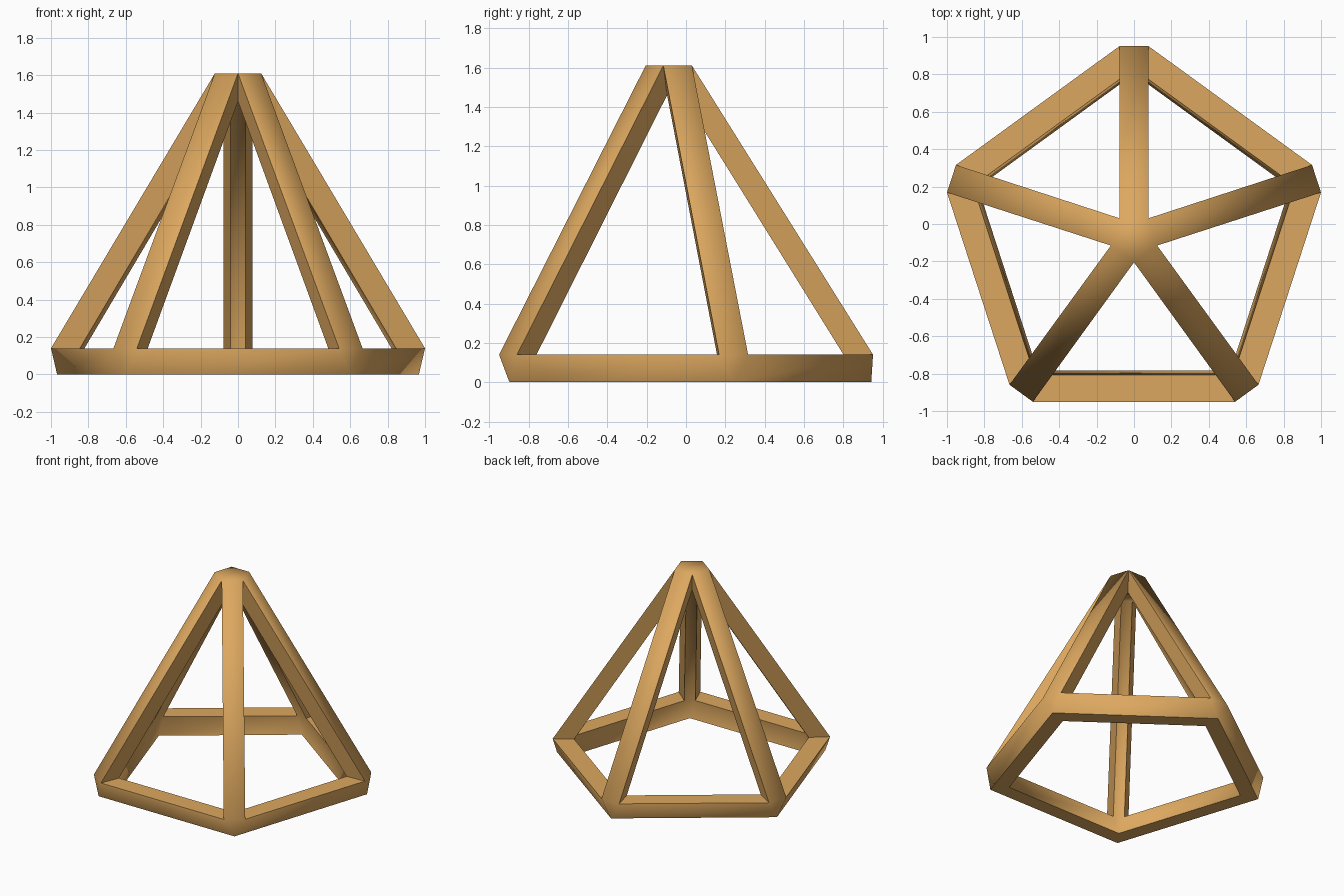
import bpy
import bmesh
from math import sin, cos, radians

if "Cube" in bpy.data.objects:
    bpy.data.objects.remove(bpy.data.objects["Cube"], do_unlink=True)

SIDES = 5
CENTRE_Y = -0.075
BASE_Z, CEILING_Z, TOP_Z = 0.14, 1.46, 1.61

wood = bpy.data.materials.new("honey_wood")
wood.use_nodes = True
wood.diffuse_color = (0.72, 0.39, 0.115, 1)
wood.node_tree.nodes["Principled BSDF"].inputs["Base Color"].default_value = wood.diffuse_color

bm = bmesh.new()


def ring(radius, z, half_width=None, turn=0):
    """One point per corner, or a right/left pair when half_width is given."""
    points = []
    for i in range(SIDES):
        a = radians(90 + turn + i * 360 / SIDES)
        offsets = (0,) if half_width is None else (-half_width, half_width)
        made = [bm.verts.new((radius * cos(a) - s * sin(a),
                              CENTRE_Y + radius * sin(a) + s * cos(a), z)) for s in offsets]
        points.append(made[0] if half_width is None else made)
    return points


# Base ring: pointed corners below, cut corners above
low_out = ring(1.017, 0)
low_in = ring(0.877, 0)
up_out = ring(1.026, BASE_Z, 0.0775)
up_in = ring(0.876, BASE_Z, 0.04)
# Apex: outer cap and the inner ceiling where the legs meet
cap = ring(0.13, TOP_Z, turn=36)
ceiling = ring(0.068, CEILING_Z, turn=36)

for i in range(SIDES):
    j = (i + 1) % SIDES
    ro, lo = up_out[i]
    ri, li = up_in[i]
    next_o, next_i = up_out[j][0], up_in[j][0]
    faces = [
        # base beam: outside, top, inside, underside
        (low_out[i], low_out[j], next_o, lo),
        (lo, next_o, next_i, li),
        (li, next_i, low_in[j], low_in[i]),
        (low_in[i], low_in[j], low_out[j], low_out[i]),
        # corner triangles
        (low_out[i], lo, ro),
        (low_in[i], ri, li),
        # leg: outside, inside, two sides
        (ro, lo, cap[i], cap[i - 1]),
        (li, ri, ceiling[i - 1], ceiling[i]),
        (lo, li, ceiling[i], cap[i]),
        (ri, ro, cap[i - 1], ceiling[i - 1]),
    ]
    for f in faces:
        bm.faces.new(f)
bm.faces.new(cap)
bm.faces.new(ceiling)
bmesh.ops.recalc_face_normals(bm, faces=bm.faces)

mesh = bpy.data.meshes.new("pyramid_frame")
bm.to_mesh(mesh)
bm.free()
mesh.materials.append(wood)
frame = bpy.data.objects.new("pyramid_frame", mesh)
bpy.context.collection.objects.link(frame)

bpy.ops.object.select_all(action="DESELECT")
frame.select_set(True)
bpy.context.view_layer.objects.active = frame
bpy.ops.object.shade_smooth_by_angle(angle=radians(60))
